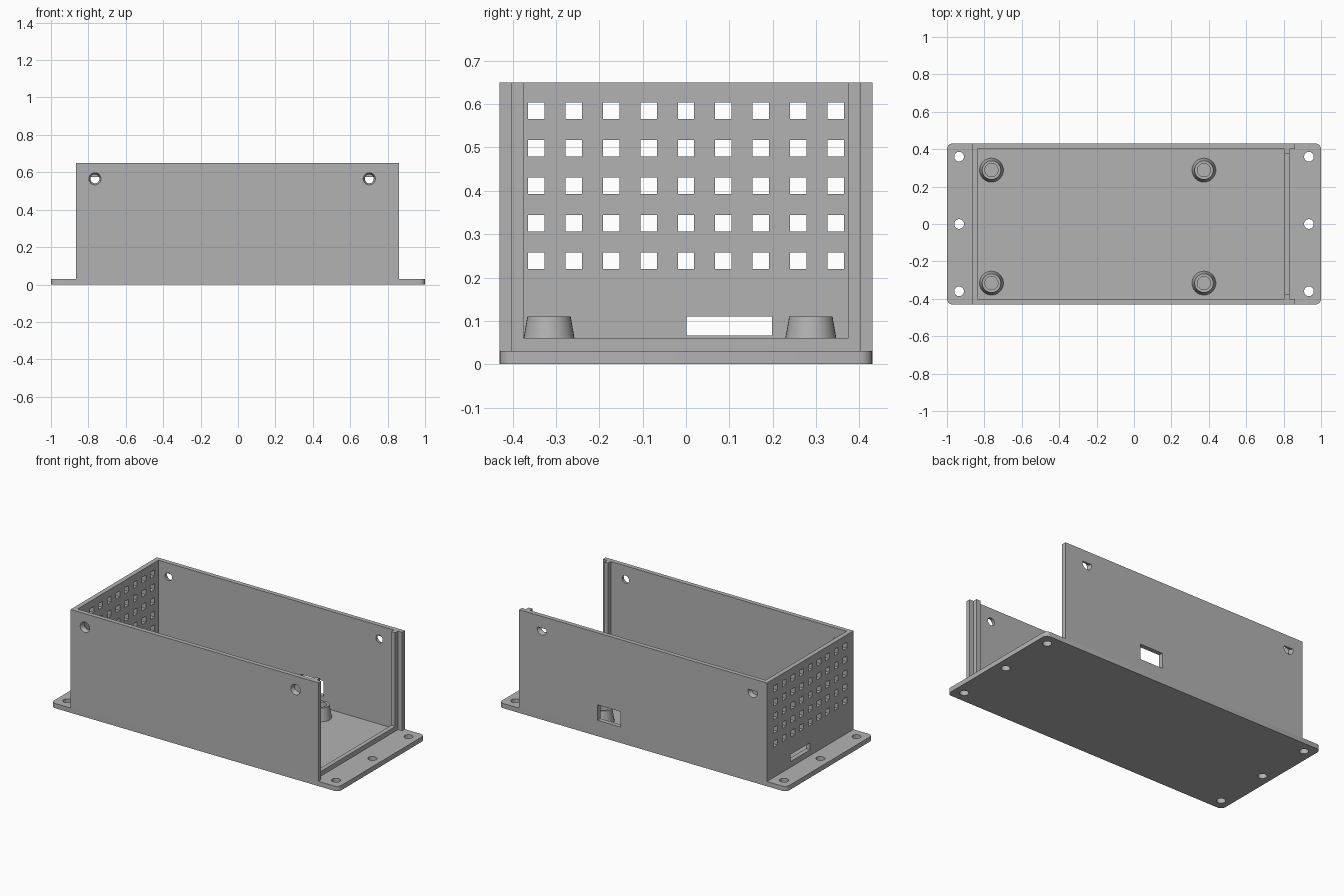
import bpy, bmesh, math
from mathutils import Matrix, Vector

cube = bpy.data.objects.get("Cube")
if cube:
    bpy.data.objects.remove(cube, do_unlink=True)

GREY = (0.45, 0.45, 0.45, 1)
mat = bpy.data.materials.new("plain grey")
mat.use_nodes = True
mat.diffuse_color = GREY
mat.node_tree.nodes["Principled BSDF"].inputs["Base Color"].default_value = GREY

# Main sizes
BASE, TOP = 0.03, 0.65
BACK, FRONT = -0.865, 0.86
OUT, INN = 0.43, 0.402


def add_box(bm, x0, x1, y0, y1, z0, z1):
    size = Matrix.Diagonal((x1 - x0, y1 - y0, z1 - z0, 1))
    mid = Matrix.Translation(((x0 + x1) / 2, (y0 + y1) / 2, (z0 + z1) / 2))
    return bmesh.ops.create_cube(bm, size=1, matrix=mid @ size)["verts"]


def add_cone(bm, pos, r1, r2, depth, tilt=0):
    m = Matrix.Translation(pos) @ Matrix.Rotation(tilt, 4, 'X')
    return bmesh.ops.create_cone(bm, cap_ends=True, segments=32, radius1=r1,
                                 radius2=r2, depth=depth, matrix=m)["verts"]


def make(name, bm):
    bmesh.ops.recalc_face_normals(bm, faces=bm.faces)
    mesh = bpy.data.meshes.new(name)
    bm.to_mesh(mesh)
    bm.free()
    mesh.materials.append(mat)
    obj = bpy.data.objects.new(name, mesh)
    bpy.context.collection.objects.link(obj)
    return obj


def activate(obj):
    bpy.ops.object.select_all(action='DESELECT')
    obj.select_set(True)
    bpy.context.view_layer.objects.active = obj


def cut(obj, bm):
    cutter = make("cutter", bm)
    cutter.hide_render = True
    mod = obj.modifiers.new("cut", 'BOOLEAN')
    mod.operation, mod.solver, mod.object = 'DIFFERENCE', 'EXACT', cutter
    activate(obj)
    bpy.ops.object.modifier_apply(modifier=mod.name)
    bpy.data.objects.remove(cutter, do_unlink=True)


def smooth(obj):
    activate(obj)
    bpy.ops.object.shade_smooth_by_angle(angle=math.radians(30))


# Base plate with rounded corners and mounting holes
bm = bmesh.new()
add_box(bm, -1, 1, -OUT, OUT, 0, BASE)
corners = [e for e in bm.edges if abs(e.verts[0].co.z - e.verts[1].co.z) > 0.01]
bmesh.ops.bevel(bm, geom=corners, offset=0.03, segments=6, profile=0.5, affect='EDGES')
plate = make("base_plate", bm)
bm = bmesh.new()
for x in (-0.935, 0.935):
    for y in (-0.36, 0, 0.36):
        add_cone(bm, (x, y, BASE / 2), 0.026, 0.026, 0.1)
cut(plate, bm)
smooth(plate)

# Three walls as one U-shaped outline, raised to full height
bm = bmesh.new()
outline = [(FRONT, -OUT), (FRONT, -INN), (-0.836, -INN), (-0.836, INN),
           (FRONT, INN), (FRONT, OUT), (BACK, OUT), (BACK, -OUT)]
face = bm.faces.new([bm.verts.new((x, y, BASE)) for x, y in outline])
up = bmesh.ops.extrude_face_region(bm, geom=[face])["geom"]
bmesh.ops.translate(bm, vec=(0, 0, TOP - BASE),
                    verts=[v for v in up if isinstance(v, bmesh.types.BMVert)])
walls = make("walls", bm)

# Vent grid, cable slot and side window
bm = bmesh.new()
for i in range(9):
    for j in range(5):
        y, z = (i - 4) * 0.0863, 0.239 + j * 0.0865
        add_box(bm, -0.95, -0.75, y - 0.019, y + 0.019, z - 0.019, z + 0.019)
add_box(bm, -0.95, -0.75, 0.001, 0.198, 0.066, 0.11)
add_box(bm, 0.155, 0.315, 0.35, 0.5, 0.10, 0.197)
cut(walls, bm)

# Countersunk screw holes; those at the rear have a flat top edge
HOLE_X, HOLE_Z, FLAT = (-0.765, 0.702), 0.565, 0.576
bm = bmesh.new()
for x in HOLE_X:
    add_cone(bm, (x, -OUT + 0.005, HOLE_Z), 0.037, 0.024, 0.03, -math.pi / 2)
    add_cone(bm, (x, OUT - 0.005, HOLE_Z), 0.037, 0.024, 0.03, math.pi / 2)
rear = [g for seq in (bm.verts, bm.edges, bm.faces) for g in seq
        if all(v.co.y > 0 for v in ([g] if isinstance(g, bmesh.types.BMVert) else g.verts))]
res = bmesh.ops.bisect_plane(bm, geom=rear, plane_co=(0, 0, FLAT),
                             plane_no=(0, 0, 1), clear_outer=True)
bmesh.ops.holes_fill(bm, edges=[e for e in bm.edges if e.is_boundary], sides=0)
cut(walls, bm)
bm = bmesh.new()
for x in HOLE_X:
    add_cone(bm, (x, -OUT, HOLE_Z), 0.024, 0.024, 0.1, -math.pi / 2)
    add_cone(bm, (x, INN - 0.005, HOLE_Z), 0.024, 0.024, 0.04, math.pi / 2)
cut(walls, bm)
smooth(walls)

# U-shaped stop rail at the open end
bm = bmesh.new()
add_box(bm, 0.805, 0.832, -INN, INN, BASE, TOP)
rail = make("panel_stop_rail", bm)
bm = bmesh.new()
add_box(bm, 0.7, 0.9, -0.375, 0.375, 0.06, 0.8)
cut(rail, bm)

# Tapered hollow standoffs
for x in (-0.762, 0.374):
    for y in (-0.316, 0.288):
        bm = bmesh.new()
        profile = [(0.064, BASE), (0.05, 0.11), (0.035, 0.11), (0.035, BASE + 0.002)]
        pts = [bm.verts.new((r, 0, z)) for r, z in profile]
        edges = [bm.edges.new(p) for p in zip(pts, pts[1:])]
        bmesh.ops.spin(bm, geom=pts + edges, cent=(0, 0, 0), axis=(0, 0, 1),
                       angle=math.tau, steps=32)
        bmesh.ops.remove_doubles(bm, verts=bm.verts, dist=0.0005)
        bmesh.ops.holes_fill(bm, edges=[e for e in bm.edges if e.is_boundary], sides=0)
        bmesh.ops.translate(bm, verts=bm.verts, vec=Vector((x, y, 0)))
        smooth(make("standoff", bm))
